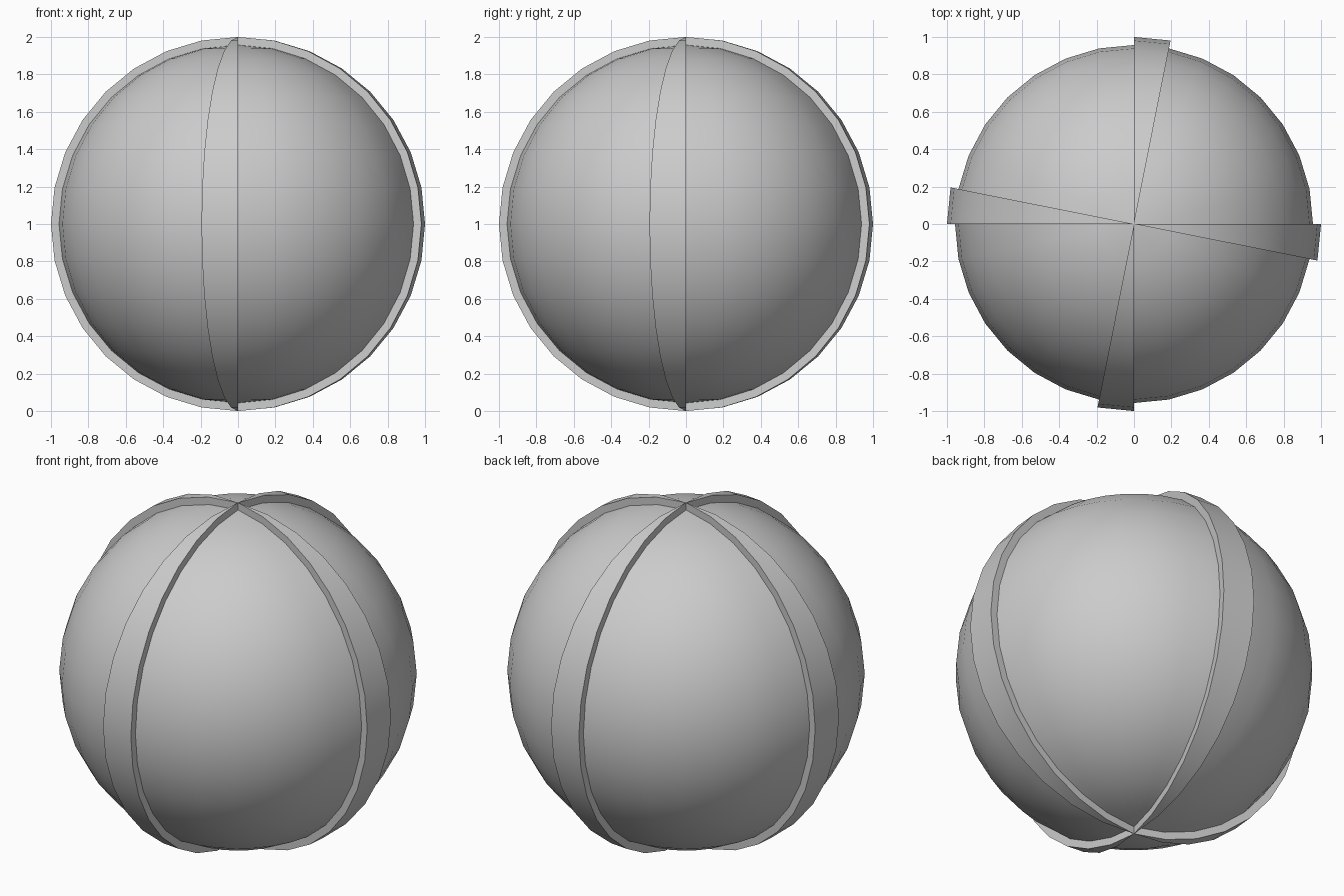
import bpy, bmesh, math
from mathutils import Matrix

if "Cube" in bpy.data.objects:
    bpy.data.objects.remove(bpy.data.objects["Cube"])

INNER = 0.957          # ball radius; the raised ribs reach radius 1
SEGMENTS, RINGS = 32, 16
STEP = 360 / SEGMENTS

bm = bmesh.new()
bmesh.ops.create_uvsphere(bm, u_segments=SEGMENTS, v_segments=RINGS, radius=INNER)


def column(start):
    """All faces of the pole-to-pole slice just clockwise of the start angle."""
    middle = (start - STEP / 2) % 360
    found = []
    for f in bm.faces:
        c = f.calc_center_median()
        angle = math.degrees(math.atan2(c.y, c.x)) % 360
        if abs((angle - middle + 180) % 360 - 180) < STEP / 4:
            found.append(f)
    return found


# Four raised ribs, one slice wide, each extruded radially
for faces in [column(a) for a in (0, 90, 180, 270)]:
    out = bmesh.ops.extrude_face_region(bm, geom=faces)
    verts = [g for g in out["geom"] if isinstance(g, bmesh.types.BMVert)]
    bmesh.ops.scale(bm, verts=verts, vec=(1 / INNER,) * 3)
    bmesh.ops.delete(bm, geom=[f for f in faces if f.is_valid], context='FACES_ONLY')

bmesh.ops.recalc_face_normals(bm, faces=bm.faces[:])
bmesh.ops.transform(bm, matrix=Matrix.Translation((0, 0, 1)), verts=bm.verts[:])

mesh = bpy.data.meshes.new("ribbed_ball")
bm.to_mesh(mesh)
bm.free()
ball = bpy.data.objects.new("ribbed_ball", mesh)
bpy.context.collection.objects.link(ball)

# Smooth ball, sharp rib edges
bpy.context.view_layer.objects.active = ball
ball.select_set(True)
bpy.ops.object.shade_smooth_by_angle(angle=math.radians(30))
